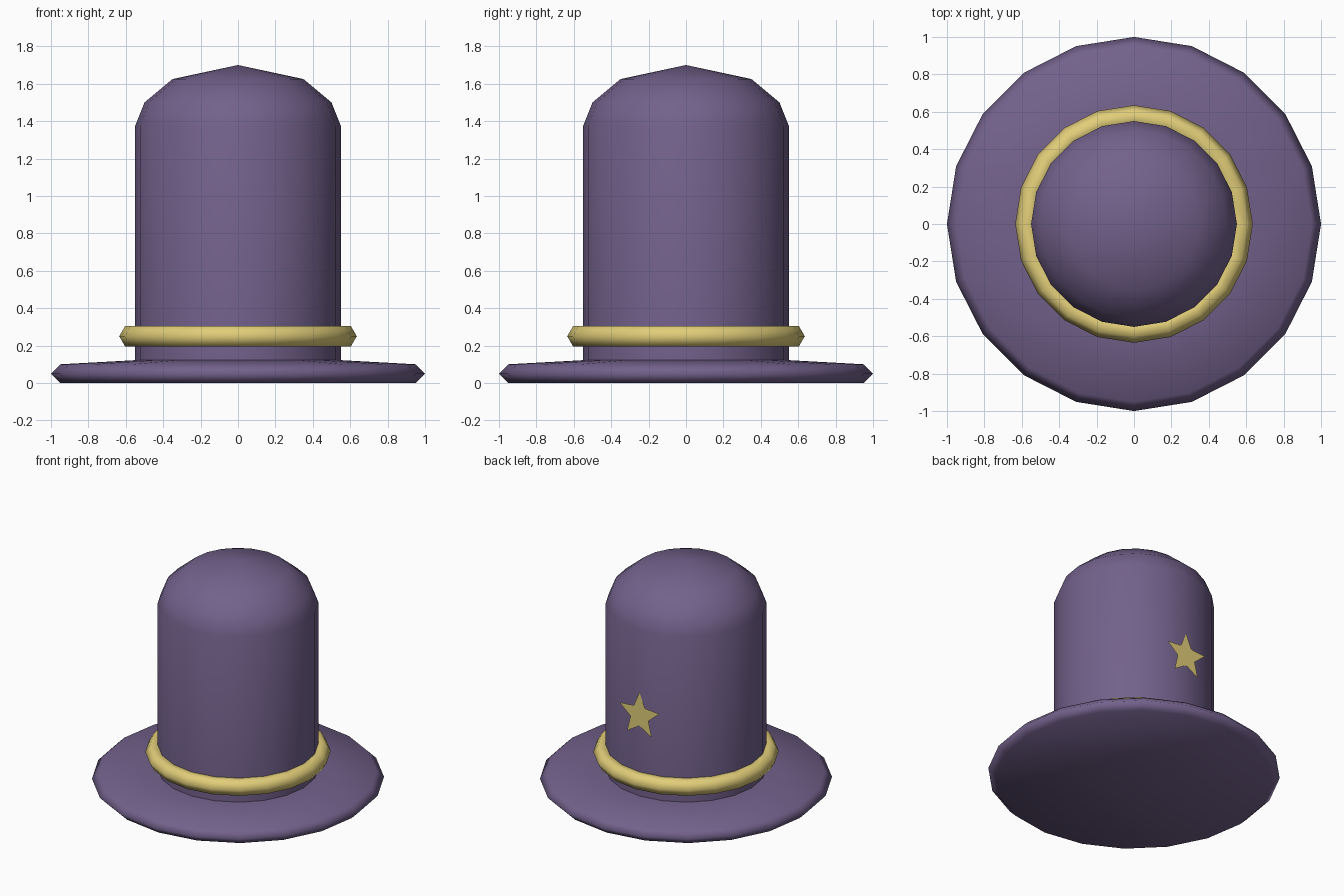
import bpy, bmesh, math

if "Cube" in bpy.data.objects:
    bpy.data.objects.remove(bpy.data.objects["Cube"])

SIDES = 20


def material(name, color):
    m = bpy.data.materials.new(name)
    m.diffuse_color = color
    m.use_nodes = True
    m.node_tree.nodes["Principled BSDF"].inputs["Base Color"].default_value = m.diffuse_color
    return m


purple = material("purple_felt", (0.17, 0.12, 0.26, 1))
gold = material("gold_trim", (0.75, 0.61, 0.19, 1))


def finish(bm, name, mat, smooth=True):
    bmesh.ops.recalc_face_normals(bm, faces=bm.faces)
    for f in bm.faces:
        f.smooth = smooth
    me = bpy.data.meshes.new(name)
    bm.to_mesh(me)
    bm.free()
    me.materials.append(mat)
    ob = bpy.data.objects.new(name, me)
    bpy.context.collection.objects.link(ob)
    return ob


def lathe(name, profile, mat, closed=False):
    """Spin a (radius, z) profile around the z axis."""
    bm = bmesh.new()
    verts = [bm.verts.new((r, 0, z)) for r, z in profile]
    pairs = list(zip(verts, verts[1:]))
    if closed:
        pairs.append((verts[-1], verts[0]))
    edges = [bm.edges.new(p) for p in pairs]
    bmesh.ops.spin(bm, geom=verts + edges, cent=(0, 0, 0), axis=(0, 0, 1),
                   angle=math.tau, steps=SIDES)
    bmesh.ops.remove_doubles(bm, verts=bm.verts, dist=1e-4)
    return finish(bm, name, mat)


# Wide brim with bevelled rim and closed underside
lathe("brim", [(0, 0), (0.95, 0), (1, 0.05), (0.95, 0.10), (0.55, 0.122),
               (0, 0.125)], purple)

# Tall crown with domed top
lathe("crown", [(0.55, 0.10), (0.55, 1.375), (0.50, 1.5), (0.35, 1.625),
                (0, 1.70)], purple)

# Hat band: six-sided ring
ring = [(0.572 + 0.063 * math.cos(k * math.pi / 3),
         0.25 + 0.063 * math.sin(k * math.pi / 3)) for k in range(6)]
lathe("hat_band", ring, gold, closed=True)

# Flat star on the back of the crown
bm = bmesh.new()
points = []
for k in range(10):
    r = 0.175 if k % 2 == 0 else 0.079
    a = math.pi / 2 - k * math.pi / 5
    points.append(bm.verts.new((r * math.cos(a), 0.556, 0.735 + r * math.sin(a))))
center = bm.verts.new((0, 0.556, 0.735))
for k in range(10):
    bm.faces.new((center, points[k], points[(k + 1) % 10]))
star = finish(bm, "star", gold, smooth=False)
if star.data.polygons[0].normal.y < 0:
    star.data.flip_normals()
